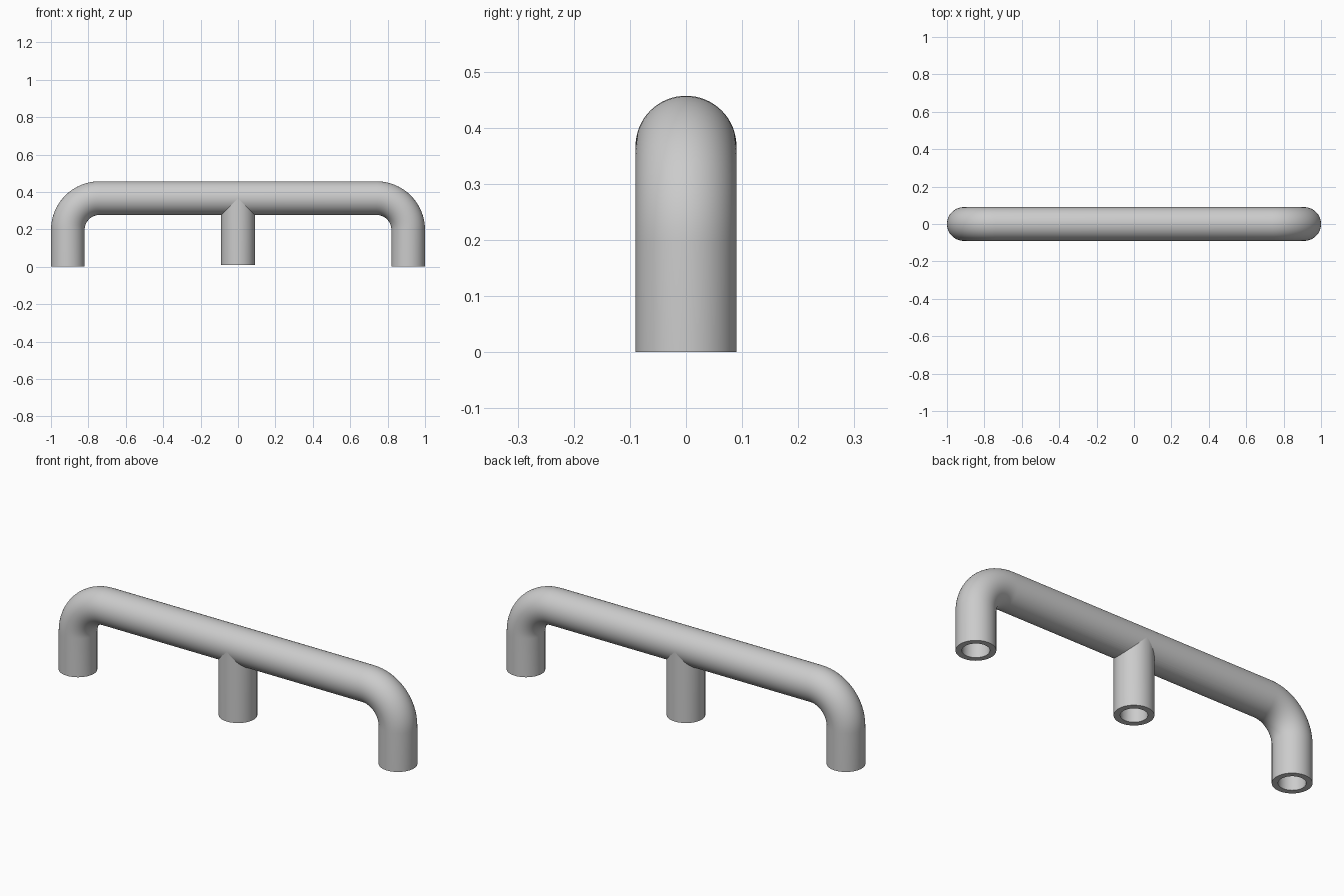
import bpy, bmesh, math

cube = bpy.data.objects.get("Cube")
if cube:
    bpy.data.objects.remove(cube, do_unlink=True)

SEG = 64           # sides of the tube
BEND_STEPS = 16
R, BORE = 0.09, 0.062
AXIS_Z, BEND, BEND_X = 0.367, 0.17, 0.74
POST_BASE = 0.008
ANGLES = [2 * math.pi * i / SEG for i in range(SEG)]

steel = bpy.data.materials.new("light_grey_metal")
steel.use_nodes = True
grey = (0.6, 0.6, 0.6, 1)
steel.diffuse_color = grey
steel.node_tree.nodes["Principled BSDF"].inputs["Base Color"].default_value = grey


def loft(name, rings, closed):
    """Skin a list of equal rings, optionally joining the last to the first."""
    bm = bmesh.new()
    loops = [[bm.verts.new(p) for p in ring] for ring in rings]
    pairs = list(zip(loops, loops[1:]))
    if closed:
        pairs.append((loops[-1], loops[0]))
    for a, b in pairs:
        for i in range(SEG):
            j = (i + 1) % SEG
            bm.faces.new((a[i], a[j], b[j], b[i]))
    if not closed:
        bm.faces.new(loops[0])
        bm.faces.new(loops[-1])
    bmesh.ops.recalc_face_normals(bm, faces=bm.faces)
    mesh = bpy.data.meshes.new(name)
    bm.to_mesh(mesh)
    bm.free()
    mesh.materials.append(steel)
    obj = bpy.data.objects.new(name, mesh)
    bpy.context.collection.objects.link(obj)
    return obj


def select(obj):
    bpy.ops.object.select_all(action='DESELECT')
    obj.select_set(True)
    bpy.context.view_layer.objects.active = obj


def bent_rings(r):
    """Rings of a tube that rises, bends over, runs across and comes down."""
    bend_z = AXIS_Z - BEND
    quarter = [math.pi / 2 * i / BEND_STEPS for i in range(BEND_STEPS + 1)]
    stations = [(-BEND_X, 0, 0)]
    stations += [(-BEND_X, bend_z, a) for a in quarter]
    stations += [(BEND_X, bend_z, a + math.pi / 2) for a in quarter]
    stations += [(BEND_X, 0, math.pi)]
    rings = []
    for cx, cz, a in stations:
        rings.append([(cx - math.cos(a) * (BEND + r * math.cos(t)),
                       r * math.sin(t),
                       cz + math.sin(a) * (BEND + r * math.cos(t))) for t in ANGLES])
    return rings


def post_ring(r, height):
    return [(r * math.cos(t), r * math.sin(t), height(r * math.cos(t), r * math.sin(t)))
            for t in ANGLES]


def base(x, y):
    return POST_BASE


def saddle(x, y):
    return AXIS_Z - math.sqrt(max(R * R - y * y, 0))


# Hollow handrail with two bent ends
rail = loft("bent_rail", bent_rings(R) + bent_rings(BORE)[::-1], True)

# Opening in the rail above the centre post
post_bore = BORE - 0.001
cutter = loft("post_bore_cutter", [post_ring(post_bore, lambda x, y: -0.1),
                                   post_ring(post_bore, lambda x, y: AXIS_Z)], False)
cutter.hide_render = True
opening = rail.modifiers.new("post_opening", 'BOOLEAN')
opening.operation = 'DIFFERENCE'
opening.solver = 'EXACT'
opening.object = cutter
select(rail)
bpy.ops.object.modifier_apply(modifier=opening.name)
bpy.data.objects.remove(cutter, do_unlink=True)

# Hollow centre post, its top fitted to the underside of the rail
post = loft("centre_post", [post_ring(R, base), post_ring(R, saddle),
                            post_ring(post_bore, saddle), post_ring(post_bore, base)], True)

for part in (rail, post):
    select(part)
    bpy.ops.object.shade_smooth_by_angle(angle=math.radians(35))
